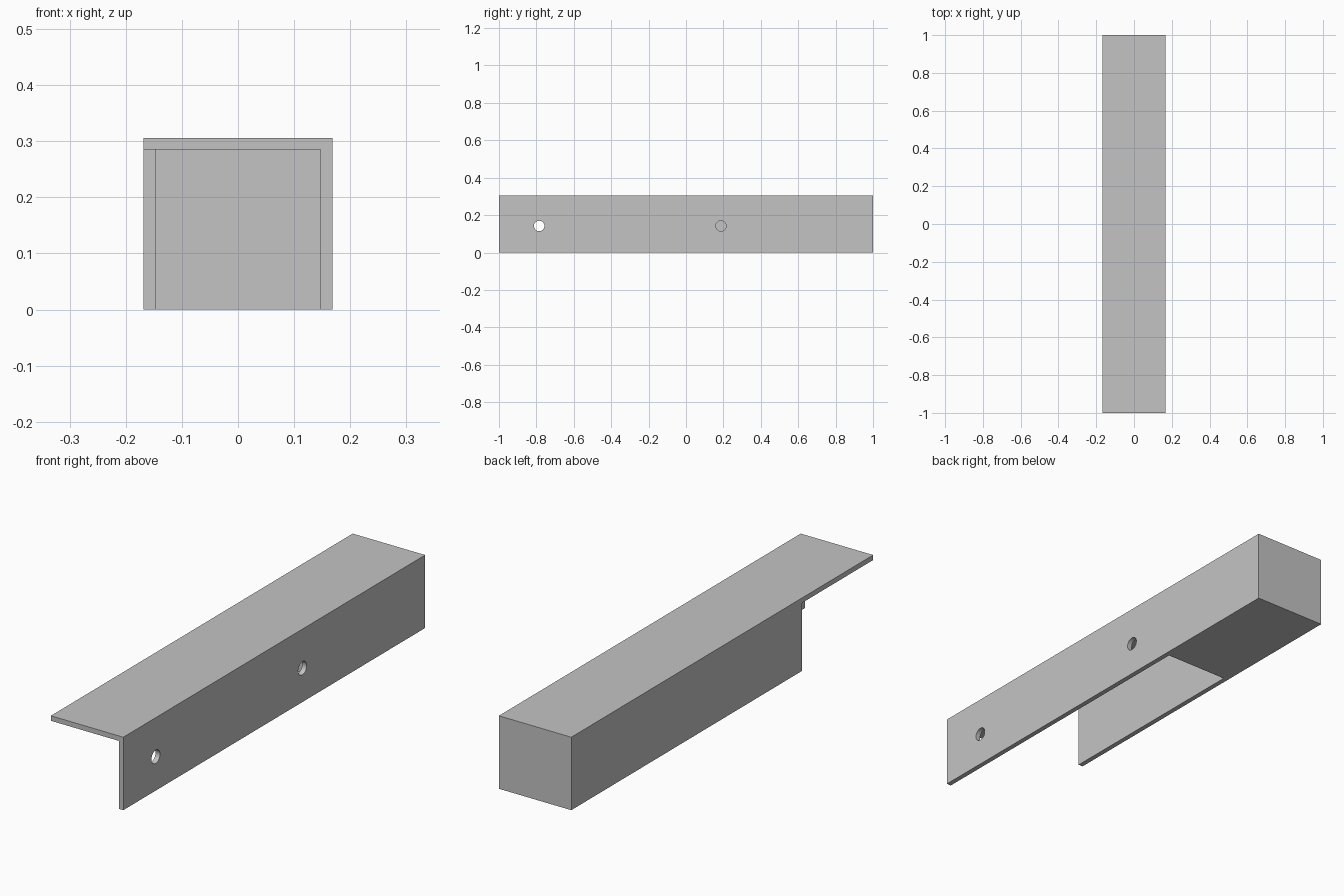
import bpy
from math import pi

cube = bpy.data.objects.get("Cube")
if cube:
    bpy.data.objects.remove(cube, do_unlink=True)

# Overall sizes
HALF_W, HEIGHT, WALL = 0.168, 0.306, 0.021
BLOCK_FRONT = 0.40        # front of the solid rear end
SHORT_WALL_FRONT = -0.53  # front of the shorter side wall
HOLE_R, HOLE_Z = 0.028, 0.142

grey = bpy.data.materials.new("plain_grey")
grey.use_nodes = True
colour = (0.55, 0.55, 0.55, 1)
grey.diffuse_color = colour
grey.node_tree.nodes["Principled BSDF"].inputs["Base Color"].default_value = colour


def box(name, x, y, z):
    """Box spanning the given (low, high) ranges."""
    spans = (x, y, z)
    bpy.ops.mesh.primitive_cube_add(size=1, location=[sum(s) / 2 for s in spans])
    ob = bpy.context.object
    ob.name = name
    ob.scale = [s[1] - s[0] for s in spans]
    bpy.ops.object.transform_apply(location=True, rotation=True, scale=True)
    return ob


def hole(name, y):
    """Round cutter running sideways through the long wall."""
    bpy.ops.mesh.primitive_cylinder_add(vertices=40, radius=HOLE_R, depth=0.1,
                                        location=(HALF_W, y, HOLE_Z),
                                        rotation=(0, pi / 2, 0))
    ob = bpy.context.object
    ob.name = name
    return ob


def cut(target, cutter):
    cutter.hide_render = True
    mod = target.modifiers.new("cut", 'BOOLEAN')
    mod.operation, mod.solver, mod.object = 'DIFFERENCE', 'EXACT', cutter
    bpy.ops.object.select_all(action='DESELECT')
    target.select_set(True)
    bpy.context.view_layer.objects.active = target
    bpy.ops.object.modifier_apply(modifier=mod.name)
    bpy.data.objects.remove(cutter, do_unlink=True)


# Full-length bar
channel = box("channel_bracket", (-HALF_W, HALF_W), (-1, 1), (0, HEIGHT))
channel.data.materials.append(grey)

# Open the underside, leaving the top plate, both walls and the rear block
inner = HALF_W - WALL
ceiling = HEIGHT - WALL
cut(channel, box("cavity_cutter", (-inner, inner), (-1.1, BLOCK_FRONT), (-0.1, ceiling)))

# Shorten one wall
cut(channel, box("short_wall_cutter", (-HALF_W - 0.1, -inner + 0.05),
                 (-1.1, SHORT_WALL_FRONT), (-0.1, ceiling)))

# Fixing holes in the long wall
for y in (-0.785, 0.187):
    cut(channel, hole("hole_cutter", y))

bpy.ops.object.shade_smooth_by_angle()
